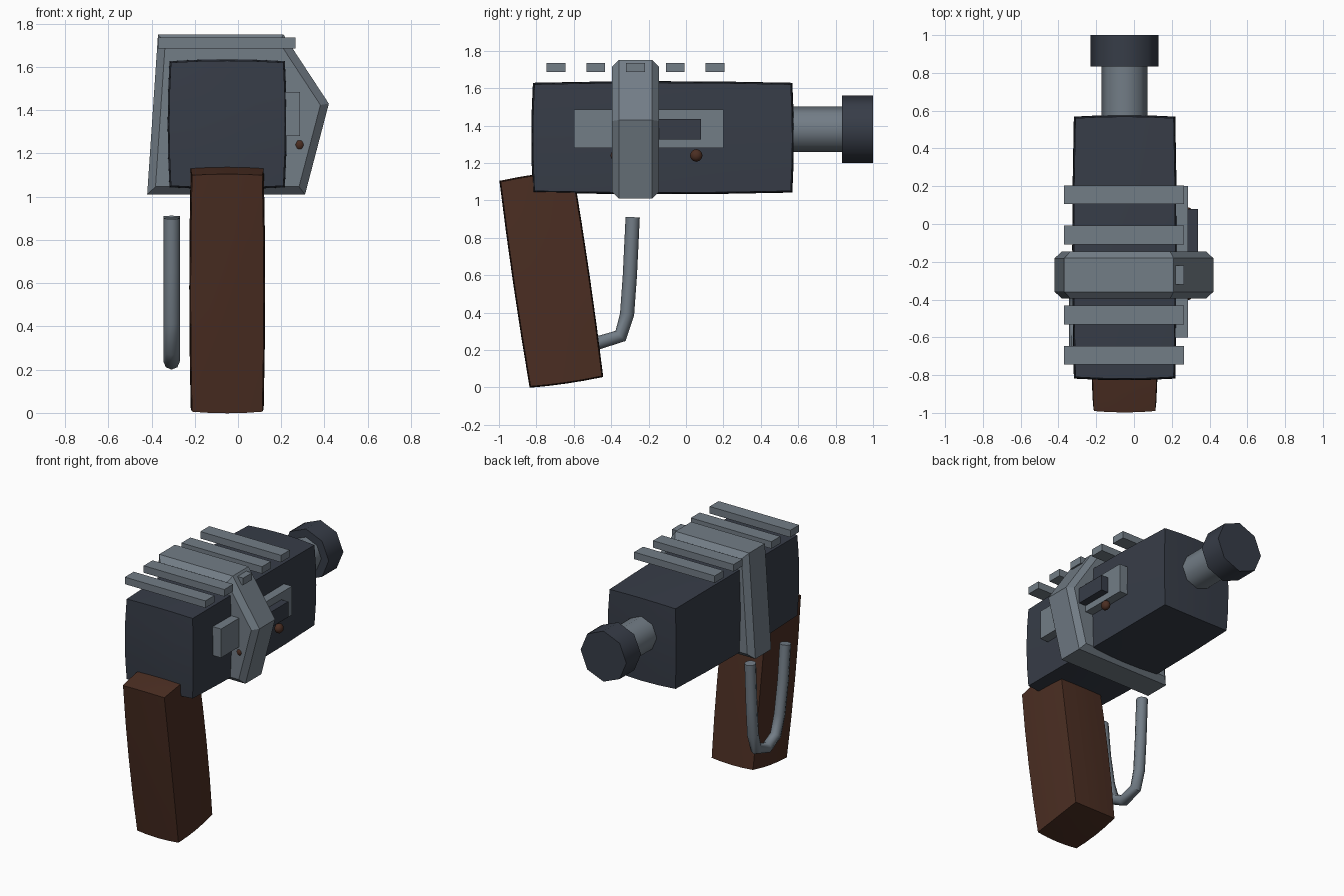
import bpy, bmesh
from math import radians, pi
from mathutils import Matrix, Vector

cube = bpy.data.objects.get("Cube")
if cube:
    bpy.data.objects.remove(cube, do_unlink=True)


def material(name, rgb):
    m = bpy.data.materials.new(name)
    m.use_nodes = True
    m.diffuse_color = (*rgb, 1)
    m.node_tree.nodes["Principled BSDF"].inputs["Base Color"].default_value = (*rgb, 1)
    return m


STEEL = material("blue grey steel", (0.17, 0.205, 0.24))
DARK = material("dark gunmetal", (0.038, 0.046, 0.064))
WOOD = material("brown wood", (0.07, 0.027, 0.016))


def finish(name, bm, mat, smooth=None):
    bmesh.ops.recalc_face_normals(bm, faces=bm.faces)
    mesh = bpy.data.meshes.new(name)
    bm.to_mesh(mesh)
    bm.free()
    mesh.materials.append(mat)
    ob = bpy.data.objects.new(name, mesh)
    bpy.context.collection.objects.link(ob)
    if smooth:
        bpy.ops.object.select_all(action='DESELECT')
        ob.select_set(True)
        bpy.context.view_layer.objects.active = ob
        bpy.ops.object.shade_smooth_by_angle(angle=radians(smooth))
    return ob


def box(name, x, y, z, mat):
    """Box from three (low, high) ranges."""
    bm = bmesh.new()
    size = Vector([b - a for a, b in (x, y, z)])
    mid = Vector([(a + b) / 2 for a, b in (x, y, z)])
    bmesh.ops.create_cube(bm, size=1, matrix=Matrix.Translation(mid) @ Matrix.Diagonal((*size, 1)))
    return finish(name, bm, mat)


def pillow_box(name, center, size, bulge, mat, tilt=0):
    """Box whose sides swell gently outward."""
    bm = bmesh.new()
    bmesh.ops.create_cube(bm, size=2)
    bmesh.ops.subdivide_edges(bm, edges=bm.edges[:], cuts=3, use_grid_fill=True)
    for v in bm.verts:
        u = v.co.copy()
        for i in range(3):
            swell = sum(1 - u[j] ** 2 for j in range(3) if j != i) / 2
            v.co[i] = u[i] * (size[i] / 2 + bulge * swell)
    bm.transform(Matrix.Translation(center) @ Matrix.Rotation(radians(tilt), 4, 'X'))
    return finish(name, bm, mat, 30)


def tube_y(name, radius, y0, y1, mat):
    """Eight-sided cylinder along the barrel line."""
    bm = bmesh.new()
    place = Matrix.Translation((-0.05, (y0 + y1) / 2, 1.38)) @ Matrix.Rotation(pi / 2, 4, 'X')
    bmesh.ops.create_cone(bm, cap_ends=True, segments=8, radius1=radius, radius2=radius,
                          depth=y1 - y0, matrix=place)
    return finish(name, bm, mat, 50)


# Main body, grip and barrel
pillow_box("body", (-0.05, -0.125, 1.335), (0.52, 1.37, 0.57), 0.017, DARK)
pillow_box("grip", (-0.05, -0.72, 0.58), (0.325, 0.385, 1.105), 0.013, WOOD, 8.3)
tube_y("barrel", 0.122, 0.5, 0.86, STEEL)
tube_y("muzzle", 0.18, 0.835, 1.0, DARK)

# Wide band around the body, chamfered along both rims
bm = bmesh.new()
outline = [(-0.37, 1.75), (0.21, 1.75), (0.42, 1.43), (0.31, 1.01), (-0.42, 1.01)]
face = bm.faces.new([bm.verts.new((x, -0.395, z)) for x, z in outline])
ext = bmesh.ops.extrude_face_region(bm, geom=[face], use_keep_orig=True)
bmesh.ops.translate(bm, vec=(0, 0.25, 0), verts=[g for g in ext["geom"] if isinstance(g, bmesh.types.BMVert)])
bmesh.ops.recalc_face_normals(bm, faces=bm.faces)
rims = [e for e in bm.edges if abs(e.verts[0].co.y - e.verts[1].co.y) < 0.01]
bmesh.ops.bevel(bm, geom=rims, offset=0.036, segments=1, affect='EDGES')
finish("band", bm, STEEL)

# Row of bars over the top
for i in range(5):
    y = -0.695 + i * 0.2125
    box(f"top_bar_{i + 1}", (-0.37, 0.265), (y - 0.05, y + 0.05), (1.685, 1.735), STEEL)

# Side plate with its raised block and knobs
box("side_plate", (0.2, 0.286), (-0.6, 0.2), (1.28, 1.485), STEEL)
box("side_block", (0.25, 0.34), (-0.39, 0.08), (1.325, 1.435), DARK)
for i, y in enumerate((-0.37, 0.055)):
    bm = bmesh.new()
    bmesh.ops.create_icosphere(bm, subdivisions=2, radius=0.034,
                               matrix=Matrix.Translation((0.285, y, 1.24)) @ Matrix.Diagonal((0.85, 1, 1, 1)))
    finish(f"knob_{i + 1}", bm, WOOD, 50)

# Bent rod beside the grip
path = [(-0.285, 0.91), (-0.3, 0.6), (-0.315, 0.39), (-0.35, 0.275), (-0.47, 0.238),
        (-0.57, 0.29), (-0.615, 0.42), (-0.655, 0.65), (-0.68, 0.9)]
bm = bmesh.new()
rings = []
for i, (y, z) in enumerate(path):
    a, b = path[max(i - 1, 0)], path[min(i + 1, len(path) - 1)]
    along = Vector((0, b[0] - a[0], b[1] - a[1])).normalized()
    turn = Vector((1, 0, 0)).cross(along)
    spin = [Matrix.Rotation(k * pi / 4, 3, along) @ turn * 0.038 for k in range(8)]
    rings.append([bm.verts.new(Vector((-0.307, y, z)) + s) for s in spin])
for r, s in zip(rings, rings[1:]):
    for k in range(8):
        n = (k + 1) % 8
        bm.faces.new((r[k], r[n], s[n], s[k]))
bm.faces.new(rings[0])
bm.faces.new(rings[-1])
finish("bent_rod", bm, STEEL, 50)
